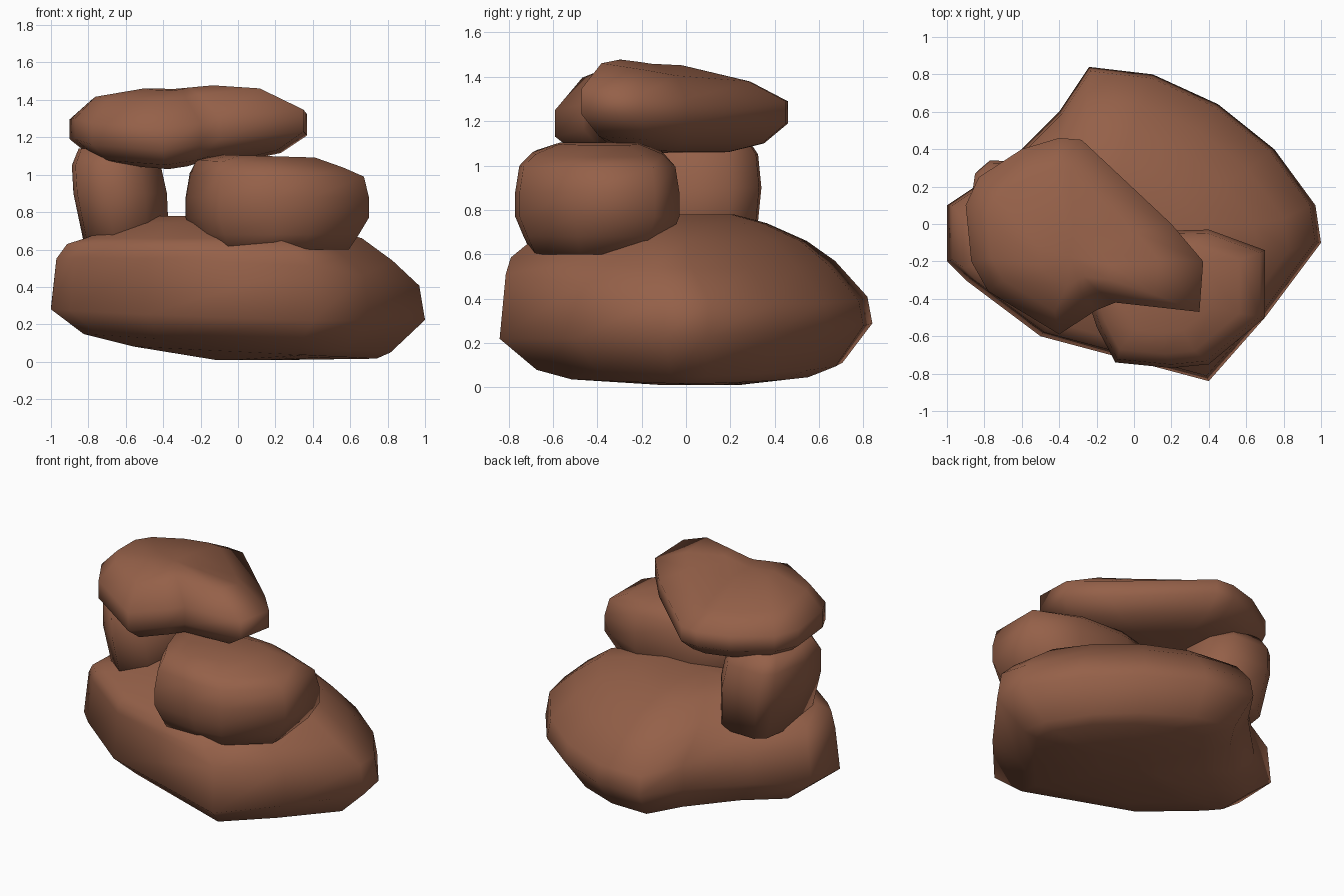
import bpy, bmesh
from mathutils import Vector

if "Cube" in bpy.data.objects:
    bpy.data.objects.remove(bpy.data.objects["Cube"])

clay = bpy.data.materials.new("reddish brown stone")
clay.use_nodes = True
colour = (0.3, 0.118, 0.066, 1)
clay.diffuse_color = colour
shader = clay.node_tree.nodes["Principled BSDF"]
shader.inputs["Base Color"].default_value = colour
shader.inputs["Roughness"].default_value = 0.9


def level(z, scale, shift=(0, 0), tilt=(0, 0)):
    """One horizontal section of a rock."""
    return z, scale, Vector(shift), Vector(tilt)


def rock(name, outline, levels, lifts={}):
    """Loft an outline through its levels; lifts raise or lower single corners."""
    bm = bmesh.new()
    corners = [Vector(point) for point in outline]
    count = len(corners)
    middle = sum(corners, Vector((0, 0))) / count
    rings = []
    for z, scale, shift, tilt in levels:
        ring = []
        for index, corner in enumerate(corners):
            offset = (corner - middle) * scale
            place = middle + offset + shift
            height = z + tilt.dot(offset) + lifts.get(index, 0) * scale
            ring.append(bm.verts.new((place.x, place.y, height)))
        rings.append(ring)
    # Skin the sides between neighbouring sections
    for low, high in zip(rings, rings[1:]):
        for i in range(count):
            bm.faces.new((low[i - 1], low[i], high[i], high[i - 1]))
    # Close both ends with a fan around a centre point
    for ring in (rings[0], rings[-1]):
        centre = bm.verts.new(sum((vert.co for vert in ring), Vector()) / count)
        for i in range(count):
            bm.faces.new((ring[i - 1], ring[i], centre))
    bmesh.ops.recalc_face_normals(bm, faces=bm.faces)
    for face in bm.faces:
        face.smooth = True
    mesh = bpy.data.meshes.new(name)
    bm.to_mesh(mesh)
    bm.free()
    mesh.materials.append(clay)
    bpy.context.collection.objects.link(bpy.data.objects.new(name, mesh))


# Broad base boulder, wedge-shaped towards the back left
rock("base_boulder",
     [(-1, .1), (-1, -.2), (-.9, -.3), (-.5, -.6), (.4, -.84), (.7, -.5),
      (1, -.1), (.97, .1), (.75, .4), (.45, .64), (.1, .8), (-.24, .84),
      (-.4, .6), (-.7, .3)],
     [level(z=.01, scale=.2, shift=(.1, 0)),
      level(z=.05, scale=.65, shift=(.1, 0), tilt=(-.05, 0)),
      level(z=.1, scale=.82, tilt=(-.06, 0)),
      level(z=.26, scale=1, tilt=(-.03, .03)),
      level(z=.46, scale=.97, tilt=(-.07, -.09)),
      level(z=.58, scale=.87, shift=(-.04, -.07), tilt=(-.05, -.03)),
      level(z=.66, scale=.74, shift=(-.07, -.1)),
      level(z=.74, scale=.5, shift=(-.1, -.1)),
      level(z=.78, scale=.3, shift=(-.1, -.1))])

# Upright stone on the right side
rock("right_stone",
     [(-.88, 0), (-.86, -.2), (-.7, -.33), (-.5, -.27), (-.38, 0),
      (-.4, .2), (-.5, .33), (-.77, .34), (-.84, .28)],
     [level(z=.6, scale=.9, shift=(.04, 0)),
      level(z=.9, scale=1),
      level(z=1.05, scale=.95, shift=(-.02, 0)),
      level(z=1.14, scale=.75, shift=(-.03, 0))])

# Wide stone on the front left
rock("left_stone",
     [(-.28, -.3), (-.2, -.55), (-.1, -.74), (.2, -.77), (.4, -.75),
      (.7, -.5), (.7, -.14), (.4, -.03), (0, -.04), (-.2, -.1)],
     [level(z=.6, scale=.8),
      level(z=.68, scale=.9),
      level(z=.77, scale=1),
      level(z=.88, scale=1),
      level(z=1, scale=.95, tilt=(-.02, 0)),
      level(z=1.06, scale=.8, shift=(-.03, 0), tilt=(-.05, 0)),
      level(z=1.1, scale=.5, shift=(-.02, 0), tilt=(-.03, 0))])

# Flat slab bridging the two stones, with a low lip at the front
rock("top_slab",
     [(-.9, .1), (-.87, -.2), (-.78, -.36), (-.4, -.59), (-.2, -.46),
      (-.1, -.42), (.35, -.47), (.37, -.2), (.2, 0), (-.28, .45),
      (-.4, .46), (-.6, .4), (-.83, .25)],
     [level(z=1.06, scale=.5),
      level(z=1.1, scale=.8),
      level(z=1.19, scale=1),
      level(z=1.3, scale=1, tilt=(0, -.02)),
      level(z=1.41, scale=.72, shift=(-.04, -.02), tilt=(0, -.08)),
      level(z=1.46, scale=.3, shift=(0, -.1), tilt=(0, -.05))],
     lifts={2: -.03, 3: -.06, 4: -.03, 6: .04, 7: .02})
